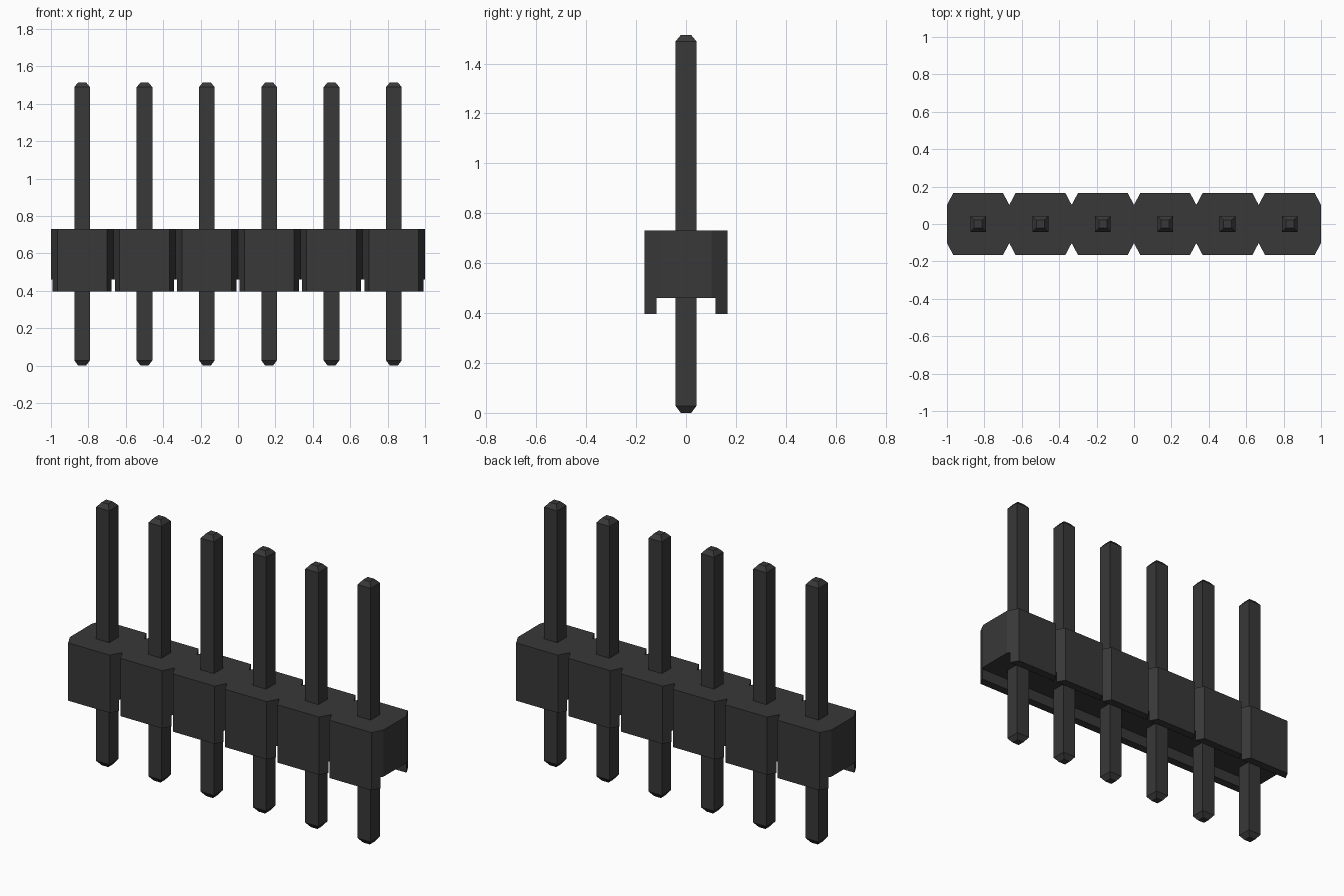
import bpy, bmesh

if "Cube" in bpy.data.objects:
    bpy.data.objects.remove(bpy.data.objects["Cube"])

COUNT, PITCH = 6, 1 / 3
Z_LOW, Z_CHANNEL, Z_TOP = 0.397, 0.461, 0.73
HALF_Y, NOTCH_Y, NOTCH_X = 0.166, 0.102, 0.034
centres = [(i - (COUNT - 1) / 2) * PITCH for i in range(COUNT)]

black = bpy.data.materials.new("black_plastic")
black.diffuse_color = (0.04, 0.04, 0.04, 1)
black.use_nodes = True
black.node_tree.nodes["Principled BSDF"].inputs["Base Color"].default_value = black.diffuse_color


def finish(name, bm):
    bmesh.ops.recalc_face_normals(bm, faces=bm.faces)
    mesh = bpy.data.meshes.new(name)
    bm.to_mesh(mesh)
    bm.free()
    mesh.materials.append(black)
    obj = bpy.data.objects.new(name, mesh)
    bpy.context.collection.objects.link(obj)
    return obj


# Housing: notched outline extruded upwards
front = [(-1, -NOTCH_Y)]
for x in centres:
    h = PITCH / 2
    front += [(x - h + NOTCH_X, -HALF_Y), (x + h - NOTCH_X, -HALF_Y), (x + h, -NOTCH_Y)]
outline = front + [(x, -y) for x, y in reversed(front)]
bm = bmesh.new()
base = bm.faces.new([bm.verts.new((x, y, Z_LOW)) for x, y in outline])
top = bmesh.ops.extrude_face_region(bm, geom=[base], use_keep_orig=True)
bmesh.ops.translate(bm, vec=(0, 0, Z_TOP - Z_LOW),
                    verts=[v for v in top["geom"] if isinstance(v, bmesh.types.BMVert)])
housing = finish("housing", bm)

# Channel cut along the underside, leaving small feet
bm = bmesh.new()
bmesh.ops.create_cube(bm, size=1)
bmesh.ops.scale(bm, vec=(2.4, 0.236, 0.3), verts=bm.verts)
bmesh.ops.translate(bm, vec=(0, 0, Z_CHANNEL - 0.15), verts=bm.verts)
cutter = finish("channel_cutter", bm)
cutter.hide_render = True
mod = housing.modifiers.new("channel", "BOOLEAN")
mod.operation, mod.solver, mod.object = "DIFFERENCE", "EXACT", cutter
bpy.context.view_layer.objects.active = housing
bpy.ops.object.modifier_apply(modifier=mod.name)
bpy.data.objects.remove(cutter)

# Pins: square bars with tapered tips, sharing one mesh
bm = bmesh.new()
rings = []
for r, z in [(0.021, 0), (0.042, 0.028), (0.042, 1.489), (0.021, 1.514)]:
    rings.append([bm.verts.new((sx * r, sy * r, z))
                  for sx, sy in [(-1, -1), (1, -1), (1, 1), (-1, 1)]])
for a, b in zip(rings, rings[1:]):
    for i in range(4):
        j = (i + 1) % 4
        bm.faces.new((a[i], a[j], b[j], b[i]))
bm.faces.new(rings[0])
bm.faces.new(rings[-1])
pin = finish("pin_1", bm)
pin.location.x = centres[0]
for n, x in enumerate(centres[1:], 2):
    copy = bpy.data.objects.new(f"pin_{n}", pin.data)
    copy.location.x = x
    bpy.context.collection.objects.link(copy)
